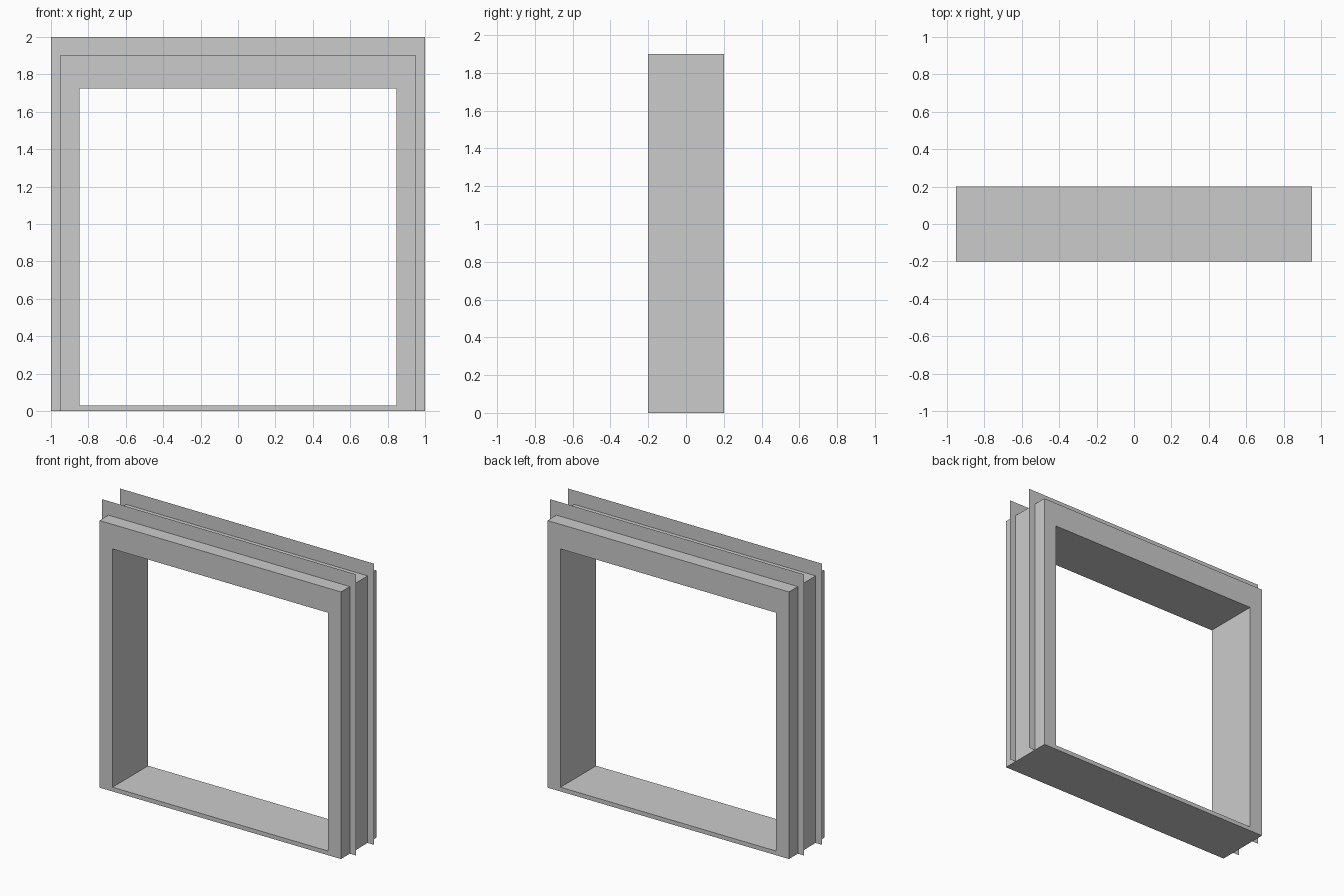
import bpy, bmesh

if "Cube" in bpy.data.objects:
    bpy.data.objects.remove(bpy.data.objects["Cube"])


def make_object(name, bm):
    mesh = bpy.data.meshes.new(name)
    bm.to_mesh(mesh)
    bm.free()
    obj = bpy.data.objects.new(name, mesh)
    bpy.context.collection.objects.link(obj)
    return obj


def ring(bm, x, z0, z1, y):
    return [bm.verts.new(p) for p in ((-x, y, z0), (x, y, z0), (x, y, z1), (-x, y, z1))]


# Window frame: rectangular tube with a deep head, two jambs and a thin sill
bm = bmesh.new()
front_out, front_in = ring(bm, 0.95, 0, 1.9, -0.2), ring(bm, 0.847, 0.03, 1.725, -0.2)
back_out, back_in = ring(bm, 0.95, 0, 1.9, 0.2), ring(bm, 0.847, 0.03, 1.725, 0.2)
for a, b in ((front_out, front_in), (front_in, back_in), (back_in, back_out), (back_out, front_out)):
    for i in range(4):
        j = (i + 1) % 4
        bm.faces.new((a[i], a[j], b[j], b[i]))
bmesh.ops.recalc_face_normals(bm, faces=bm.faces)
make_object("window_frame", bm)

# Paper-thin mounting flanges around the sides and top
for name, y in (("front_flange", -0.1), ("back_flange", 0.1)):
    bm = bmesh.new()
    outer, inner = ring(bm, 1.0, 0, 2.0, y), ring(bm, 0.95, 0, 1.9, y)
    for i in (1, 2, 3):
        j = (i + 1) % 4
        bm.faces.new((outer[i], outer[j], inner[j], inner[i]))
    make_object(name, bm)
